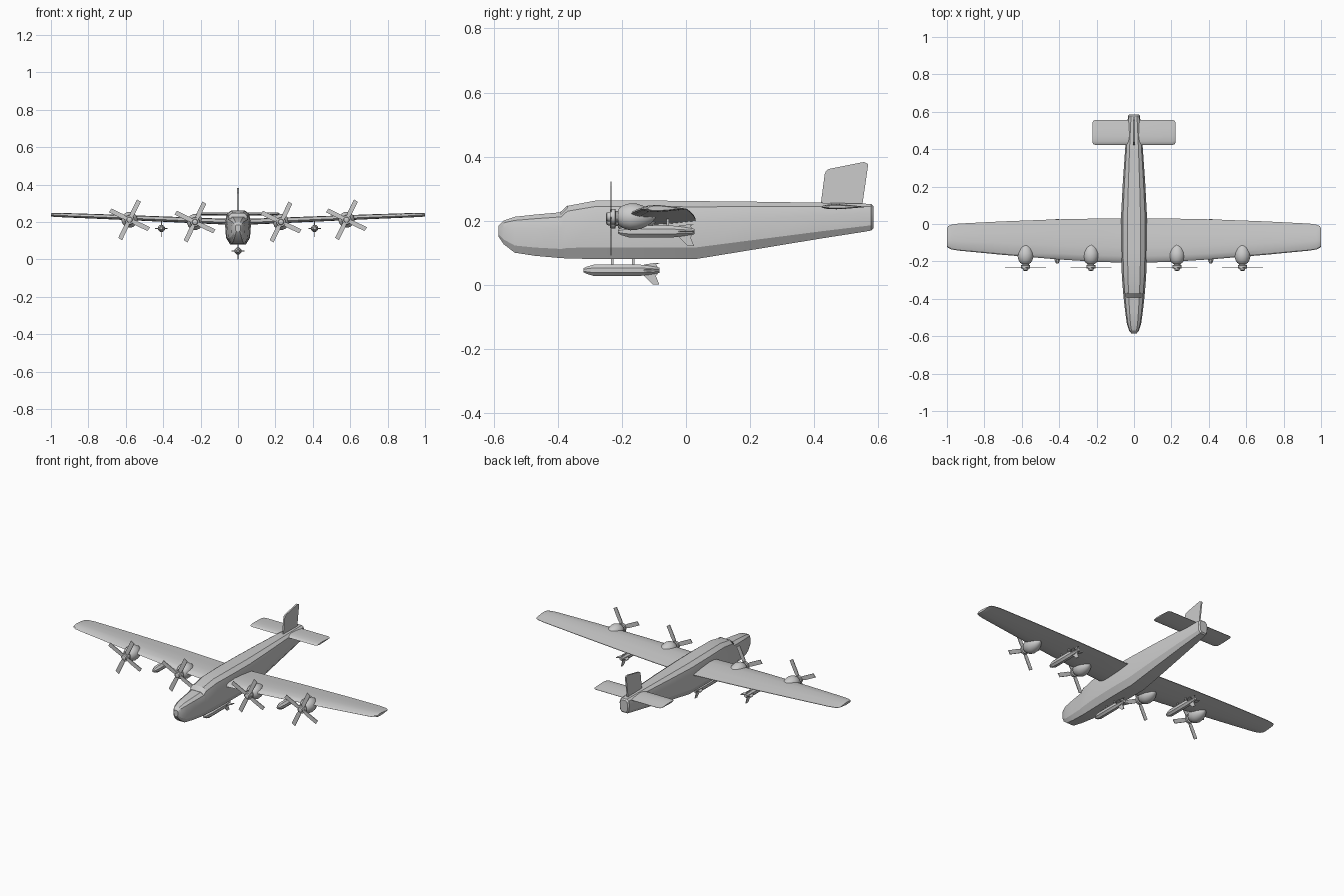
import bpy, bmesh, math
from mathutils import Vector

if "Cube" in bpy.data.objects:
    bpy.data.objects.remove(bpy.data.objects["Cube"])


def loft(name, rings, angle=30):
    """Skin closed rings of equal size, cap both ends."""
    bm = bmesh.new()
    vs = [[bm.verts.new(p) for p in r] for r in rings]
    n = len(vs[0])
    for a, b in zip(vs, vs[1:]):
        for i in range(n):
            j = (i + 1) % n
            bm.faces.new((a[i], a[j], b[j], b[i]))
    bm.faces.new(vs[0])
    bm.faces.new(vs[-1])
    bmesh.ops.recalc_face_normals(bm, faces=bm.faces[:])
    me = bpy.data.meshes.new(name)
    bm.to_mesh(me)
    bm.free()
    ob = bpy.data.objects.new(name, me)
    bpy.context.collection.objects.link(ob)
    bpy.ops.object.select_all(action='DESELECT')
    ob.select_set(True)
    bpy.context.view_layer.objects.active = ob
    bpy.ops.object.shade_smooth_by_angle(angle=math.radians(angle))
    return ob


def lathe(name, x, z, profile, n):
    """Revolve (y, radius) pairs about a fore-and-aft axis."""
    return loft(name, [[(x + r * math.cos((k + .5) * math.tau / n), y,
                         z + r * math.sin((k + .5) * math.tau / n)) for k in range(n)]
                       for y, r in profile])


def plate(name, pts, offset):
    """Flat plate: outline thickened symmetrically along offset."""
    o = Vector(offset) / 2
    return loft(name, [[Vector(p) - o for p in pts], [Vector(p) + o for p in pts]])


# fuselage: y, bottom z, top z, half width
stations = [(-.585, .15, .185, .014), (-.57, .127, .2, .026), (-.535, .1, .212, .038),
            (-.47, .09, .219, .047), (-.39, .083, .226, .056), (-.37, .082, .246, .058),
            (-.28, .08, .263, .065), (-.13, .08, .263, .07), (.03, .08, .261, .07),
            (.22, .111, .259, .06), (.42, .144, .256, .046), (.555, .165, .253, .034),
            (.578, .169, .252, .032), (.585, .176, .245, .025)]
half = [(.6, 0), (.92, .2), (1, .65), (.85, .9), (.5, 1)]
section = half + [(-a, b) for a, b in reversed(half)]
loft("fuselage", [[(w * a, y, lo + (hi - lo) * b) for a, b in section]
                  for y, lo, hi, w in stations], 20)

# windscreen strip
loft("windscreen", [[(w * a, y, z + d) for a, d in ((-.85, -.008), (-.6, .002), (.6, .002), (.85, -.008))]
                    for y, z, w in ((-.392, .225, .053), (-.37, .246, .055))])

# aerofoil: chord fraction, height fraction of thickness
foil = [(0, -.05), (.04, .22), (.15, .42), (.35, .5), (.65, .34), (1, .05),
        (1, -.05), (.65, -.3), (.35, -.42), (.15, -.38), (.04, -.2)]


def surface(name, stations):
    """Wing from half-span stations: x, front y, back y, centre z, thickness."""
    full = [(-s[0],) + s[1:] for s in reversed(stations)] + stations
    return loft(name, [[(x, f + (b - f) * c, z + t * h) for c, h in foil]
                       for x, f, b, z, t in full])


surface("wing", [(.05, -.207, .03, .2, .034), (.2, -.202, .029, .206, .033),
                 (.41, -.189, .025, .215, .031), (.7, -.165, .014, .227, .028),
                 (.94, -.142, .002, .236, .025), (.975, -.136, -.004, .237, .024),
                 (.993, -.128, -.011, .238, .021), (1, -.12, -.025, .238, .016)])
surface("tailplane", [(.02, .422, .557, .243, .018), (.205, .422, .557, .243, .016),
                      (.216, .426, .553, .243, .014), (.222, .435, .544, .243, .009)])

# tail fin
fin = [(.42, .245), (.433, .345), (.437, .355), (.445, .361), (.545, .381),
       (.556, .383), (.569, .376), (.55, .245)]
plate("tail_fin", [(0, y, z) for y, z in fin], (.009, 0, 0))

# four engines, each with nacelle, hub and four blades
for i, (x, z) in enumerate([(-.58, .212), (-.23, .2), (.23, .2), (.58, .212)]):
    lathe(f"nacelle_{i}", x, z, [(-.213, .022), (-.207, .029), (-.195, .037), (-.175, .043),
                                 (-.155, .042), (-.13, .034), (-.108, .02), (-.095, .004)], 16)
    lathe(f"propeller_hub_{i}", x, z, [(-.25, .008), (-.247, .014), (-.238, .016), (-.237, .024),
                                       (-.221, .026), (-.219, .018), (-.205, .018)], 12)
    for k in range(4):
        t = math.radians(64 + 90 * k)
        u = Vector((math.cos(t), 0, math.sin(t)))
        v = Vector((-math.sin(t), 0, math.cos(t)))
        c = Vector((x, -.234, z))
        plate(f"propeller_blade_{i}_{k}",
              [c + u * r + v * w for r, w in ((.01, -.008), (.04, -.012), (.113, -.012),
                                              (.116, .012), (.04, .012), (.01, .008))], (0, .004, 0))

# three slung pods with struts and tail fins
for i, (x, y, z, top) in enumerate([(0, -.32, .045, .09), (-.41, -.212, .166, .21),
                                    (.41, -.212, .166, .21)]):
    lathe(f"pod_{i}", x, z, [(y, .007), (y + .012, .013), (y + .035, .02), (y + .17, .02),
                             (y + .205, .015), (y + .238, .009)], 8)
    for k, dy in enumerate((.09, .155)):
        plate(f"pod_strut_{i}_{k}", [(x - .003, y + dy - .004, (z + top) / 2),
                                     (x + .003, y + dy - .004, (z + top) / 2),
                                     (x + .003, y + dy + .004, (z + top) / 2),
                                     (x - .003, y + dy + .004, (z + top) / 2)], (0, 0, top - z))
    for k in range(4):
        d = Vector((math.cos(k * math.pi / 2), 0, math.sin(k * math.pi / 2)))
        side = Vector((-d.z, 0, d.x))
        reach = .045 if k == 3 else (.022 if k == 1 else .034)
        c = Vector((x, y, z))
        plate(f"pod_fin_{i}_{k}", [c + d * r + Vector((0, dy, 0)) for r, dy in
                                   ((.005, .18), (.018, .19), (reach, .217), (reach, .237),
                                    (.018, .226), (.005, .236))], side * .004)
